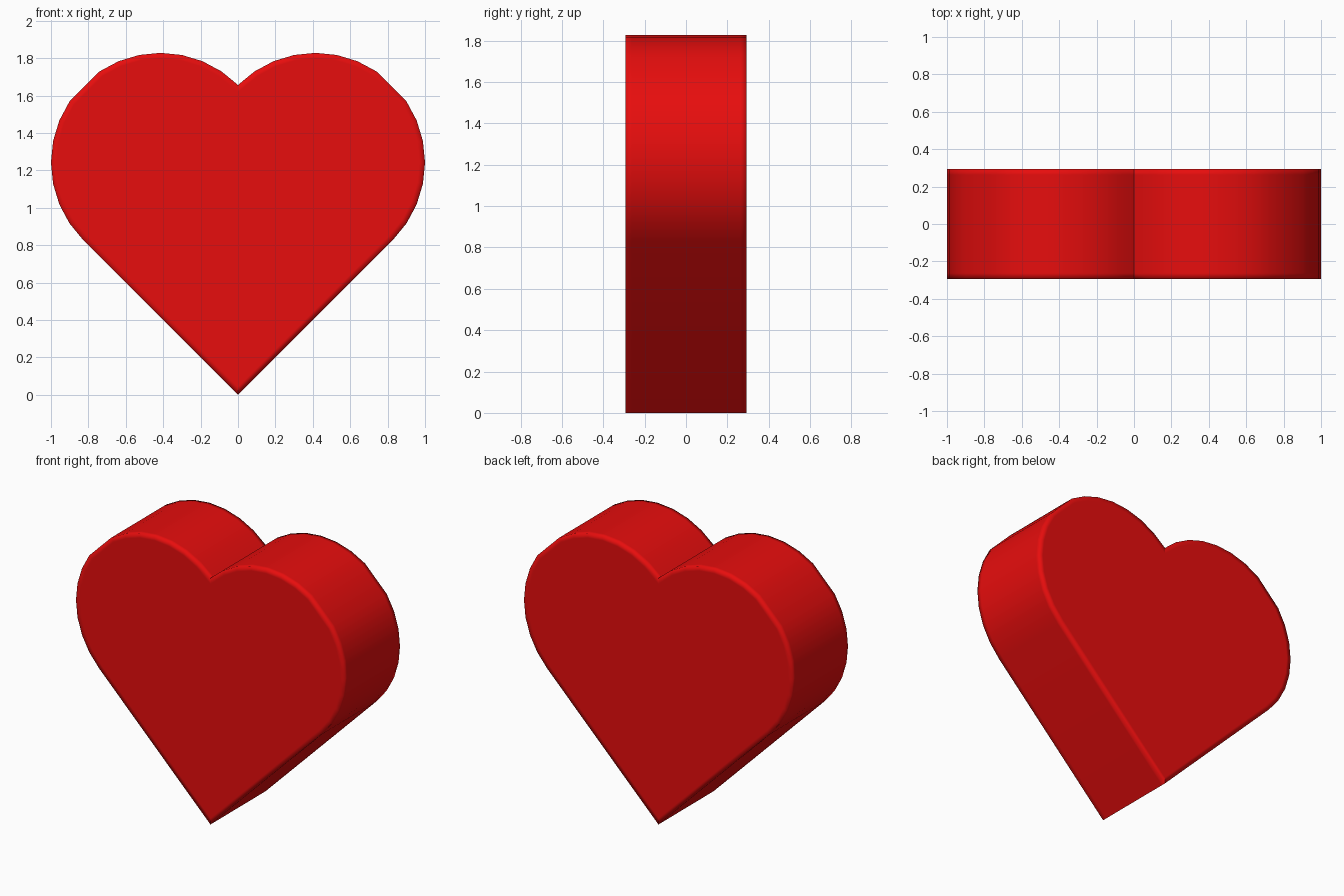
import bpy, bmesh
from math import sin, cos, radians, sqrt

if "Cube" in bpy.data.objects:
    bpy.data.objects.remove(bpy.data.objects["Cube"])

# Heart profile: a square on its corner plus two half discs on its upper sides
S = 2 / (1 + 1 / sqrt(2))
S = S          # square side, gives a total width of 2
R = S / 2
CX, CZ = S / (2 * sqrt(2)), 3 * S / (2 * sqrt(2))
HALF = R / 2   # half thickness
RIM = 0.03     # width of the soft shaded rim

right = [(CX + R * cos(radians(a)), CZ + R * sin(radians(a)))
         for a in (-45 + 11.25 * i for i in range(16)) if a != 45]
left = [(-x, z) for x, z in reversed(right)]
outline = [(0, 0)] + right + [(0, S * sqrt(2))] + left

# Rings through the thickness, with support loops near the front and back
bm = bmesh.new()
rings = [[bm.verts.new((x, y, z)) for x, z in outline]
         for y in (-HALF, -HALF + RIM, HALF - RIM, HALF)]
n = len(outline)
for a, b in zip(rings, rings[1:]):
    for i in range(n):
        j = (i + 1) % n
        bm.faces.new((a[i], a[j], b[j], b[i]))
caps = [bm.faces.new(rings[0]), bm.faces.new(rings[-1])]
bmesh.ops.recalc_face_normals(bm, faces=bm.faces)

# Soft rim on the front and back faces
for cap in caps:
    bmesh.ops.inset_region(bm, faces=[cap], thickness=RIM, use_even_offset=True)

# Smooth shading, kept crisp along the tip and the notch
for f in bm.faces:
    f.smooth = True
for e in bm.edges:
    if all(abs(v.co.x) < 1e-5 for v in e.verts):
        e.smooth = False

mesh = bpy.data.meshes.new("heart")
bm.to_mesh(mesh)
bm.free()
heart = bpy.data.objects.new("heart", mesh)
bpy.context.collection.objects.link(heart)

red = bpy.data.materials.new("red")
red.diffuse_color = (0.8, 0.004, 0.004, 1)
red.use_nodes = True
red.node_tree.nodes["Principled BSDF"].inputs["Base Color"].default_value = red.diffuse_color
mesh.materials.append(red)
